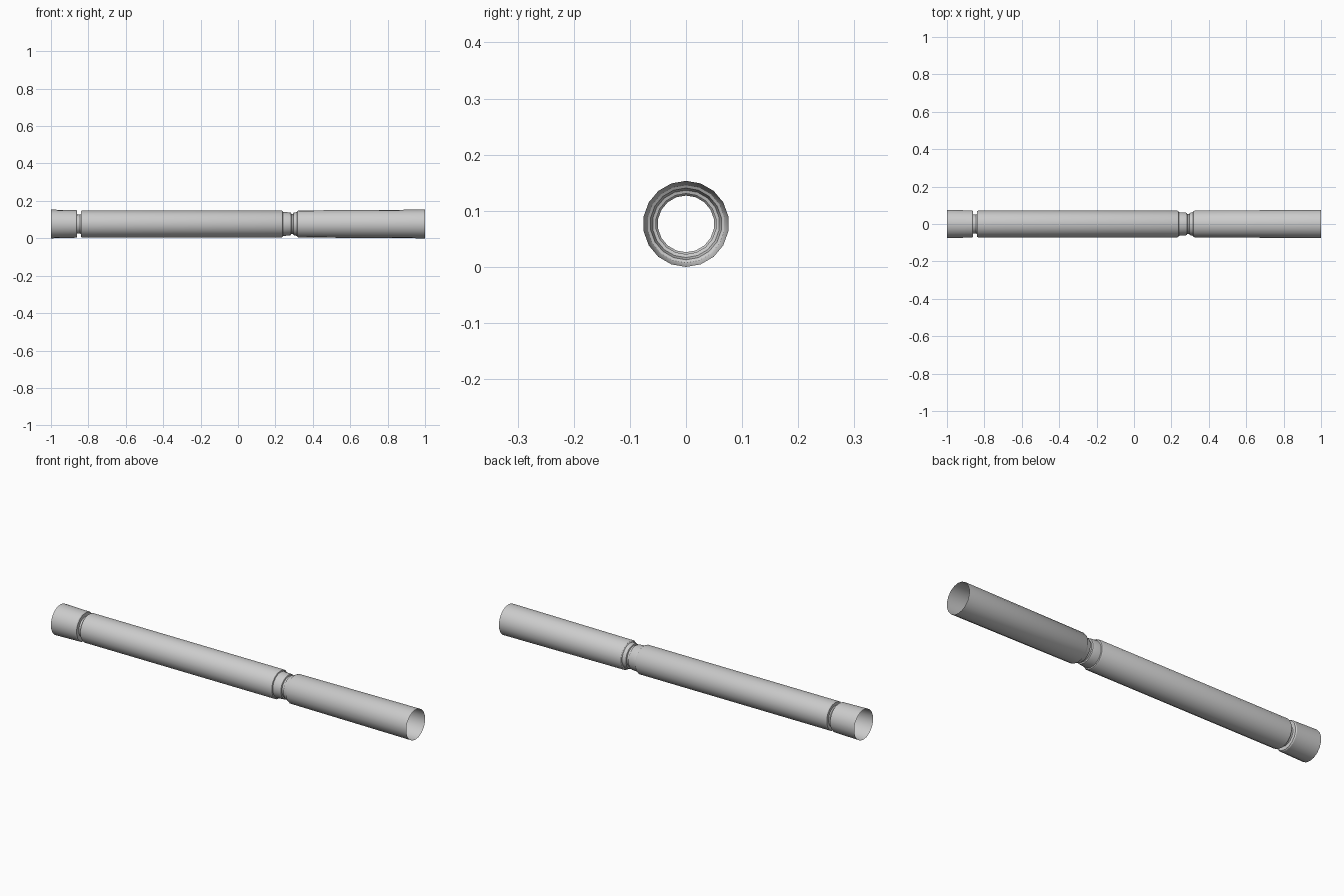
import bpy, bmesh, math

if "Cube" in bpy.data.objects:
    bpy.data.objects.remove(bpy.data.objects["Cube"])

SIDES = 18
AXIS_Z = 0.0767

# Lathe profile along the tube axis: (x, radius)
PROFILE = [
    (-1.0, 0.0767), (-0.865, 0.0735), (-0.86, 0.070), (-0.86, 0.052),   # end cap
    (-0.845, 0.0505), (-0.84, 0.054), (-0.84, 0.069), (-0.835, 0.072),  # narrow groove
    (0.232, 0.072), (0.238, 0.069), (0.24, 0.064),                      # main barrel
    (0.275, 0.062), (0.283, 0.060), (0.285, 0.054),                     # stepped collar
    (0.295, 0.054), (0.297, 0.060), (0.315, 0.064), (0.318, 0.069),
    (0.325, 0.0725), (1.0, 0.0767),                                     # flared grip
]


def lathe_x(name, profile):
    """Spin a profile around the x axis into an open single-walled tube."""
    bm = bmesh.new()
    rings = []
    for x, r in profile:
        ring = []
        for i in range(SIDES):
            a = 2 * math.pi * i / SIDES
            ring.append(bm.verts.new((x, r * math.sin(a), AXIS_Z + r * math.cos(a))))
        rings.append(ring)
    for a, b in zip(rings, rings[1:]):
        for i in range(SIDES):
            j = (i + 1) % SIDES
            bm.faces.new((a[i], a[j], b[j], b[i]))
    bmesh.ops.recalc_face_normals(bm, faces=bm.faces)
    mesh = bpy.data.meshes.new(name)
    bm.to_mesh(mesh)
    bm.free()
    obj = bpy.data.objects.new(name, mesh)
    bpy.context.collection.objects.link(obj)
    return obj


tube = lathe_x("grooved_tube", PROFILE)
bpy.context.view_layer.objects.active = tube
tube.select_set(True)
bpy.ops.object.shade_smooth_by_angle(angle=math.radians(30))
